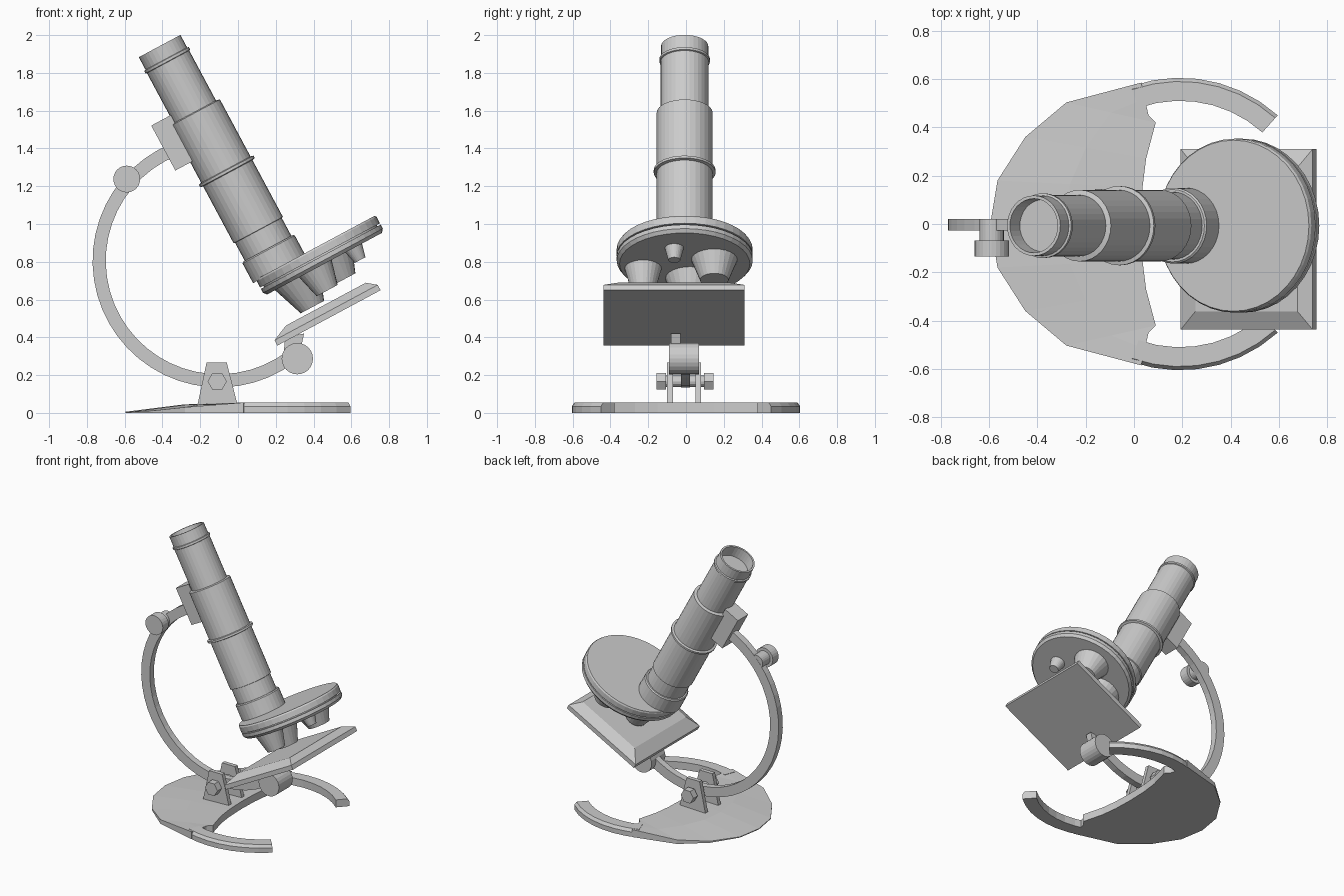
import bpy, bmesh
from math import radians, sin, cos, pi
from mathutils import Matrix, Vector

cube = bpy.data.objects.get("Cube")
if cube:
    bpy.data.objects.remove(cube)

# Tilted frame of the optical tube: origin at the eyepiece, z along the tube
TILT = Matrix.Translation((-0.415, -0.007, 1.942)) @ Matrix.Rotation(radians(-28.2), 4, 'Y')
WORLD = Matrix.Identity(4)


def finish(name, bm, matrix=WORLD):
    bmesh.ops.recalc_face_normals(bm, faces=bm.faces)
    mesh = bpy.data.meshes.new(name)
    bm.to_mesh(mesh)
    bm.free()
    obj = bpy.data.objects.new(name, mesh)
    obj.matrix_world = matrix
    bpy.context.collection.objects.link(obj)
    return obj


def loft(name, rings, matrix=WORLD, closed=False):
    """Join equal rings of points; cap the ends, or close the loop."""
    bm = bmesh.new()
    rows = [[bm.verts.new(p) for p in ring] for ring in rings]
    n = len(rows[0])
    pairs = list(zip(rows, rows[1:])) + ([(rows[-1], rows[0])] if closed else [])
    for a, b in pairs:
        for i in range(n):
            j = (i + 1) % n
            bm.faces.new((a[i], a[j], b[j], b[i]))
    if not closed:
        bm.faces.new(rows[0])
        bm.faces.new(rows[-1])
    return finish(name, bm, matrix)


def lathe(name, profile, matrix, sides=32):
    """Turn (radius, distance down the axis) pairs around local z."""
    angles = [2 * pi * i / sides for i in range(sides)]
    return loft(name, [[(r * cos(a), r * sin(a), -t) for a in angles]
                       for r, t in profile], matrix)


def along_y(name, x, z, y0, y1, r, sides=24):
    turn = Matrix.Translation((x, y0, z)) @ Matrix.Rotation(radians(90), 4, 'X')
    return lathe(name, [(r, 0), (r, y1 - y0)], turn, sides)


def rect(x0, x1, y0, y1, z):
    return [(x0, y0, z), (x1, y0, z), (x1, y1, z), (x0, y1, z)]


def prism_y(name, outline, y0, y1):
    return loft(name, [[(x, y, z) for x, z in outline] for y in (y0, y1)])


# Optical tube with open eyepiece
lathe("eyepiece_tube", [(0.108, 0.08), (0.112, 0), (0.125, 0), (0.125, 0.075),
                        (0.134, 0.078), (0.134, 0.092), (0.127, 0.095),
                        (0.127, 0.45)], TILT)
lathe("main_tube", [(0.13, 0.395), (0.148, 0.4), (0.148, 1.105), (0.13, 1.11)], TILT)
lathe("tube_ring", [(0.148, 0.742), (0.164, 0.746), (0.164, 0.76), (0.148, 0.764)], TILT)
lathe("tube_neck", [(0.14, 1.09), (0.14, 1.24)], TILT)
lathe("tube_collar", [(0.15, 1.215), (0.157, 1.222), (0.157, 1.34)], TILT)

# Rotating nosepiece and its objectives
turret = TILT @ Matrix.Translation((0.225, 0, 0))
lathe("nosepiece_upper", [(0.354, 1.33), (0.36, 1.34), (0.36, 1.378)], turret, 40)
lathe("nosepiece_core", [(0.34, 1.37), (0.34, 1.395)], turret, 40)
lathe("nosepiece_lower", [(0.36, 1.386), (0.36, 1.41), (0.345, 1.428)], turret, 40)
objectives = [("long", 0.06, 0.03, 0.135, 0.07, 0.18),
              ("medium", 0.27, 0.157, 0.125, 0.075, 0.13),
              ("narrow", 0.17, -0.22, 0.1, 0.063, 0.14),
              ("short", 0.4, -0.055, 0.052, 0.032, 0.08)]
for label, x, y, base, tip, length in objectives:
    lathe("objective_" + label, [(base, 1.42), (tip, 1.42 + length)],
          TILT @ Matrix.Translation((x, y, 0)), 24)

# Stage plate with sloping border
loft("stage", [rect(-0.2, 0.42, -0.43, 0.317, -1.692),
               rect(-0.2, 0.42, -0.43, 0.317, -1.66),
               rect(-0.11, 0.37, -0.355, 0.242, -1.62)], TILT)
along_y("stage_pivot", 0.314, 0.287, -0.09, 0.07, 0.083)
prism_y("stage_lug", [(0.24, 0.3), (0.33, 0.33), (0.35, 0.42), (0.25, 0.4)], -0.08, -0.03)

# Curved arm
rings = []
steps = 28
for i in range(steps + 1):
    a = radians(112 + (307 - 112) * i / steps)
    rings.append([(-0.1 + r * cos(a), y, 0.805 + r * sin(a))
                  for r, y in ((0.6, -0.027), (0.67, -0.027), (0.67, 0.021), (0.6, 0.021))])
loft("arm", rings)
loft("tube_bracket", [rect(-0.238, -0.12, -0.06, 0.06, z) for z in (-0.62, -0.35)], TILT)
along_y("knob_shaft", -0.589, 1.238, -0.08, 0.02, 0.05)
along_y("focus_knob", -0.589, 1.238, -0.135, -0.068, 0.071)

# Hinge plates, bolt and nuts
foot = [(-0.166, 0.268), (-0.06, 0.268), (-0.003, 0.045), (-0.214, 0.045)]
for side, y in (("right", -0.1), ("left", 0.05)):
    prism_y("hinge_plate_" + side, foot, y, y + 0.03)
along_y("hinge_bolt", -0.11, 0.167, -0.12, 0.11, 0.03, 12)
along_y("bolt_head", -0.11, 0.167, -0.155, -0.105, 0.051, 6)
along_y("bolt_nut", -0.11, 0.167, 0.095, 0.145, 0.051, 6)

# Base: open ring with sloping outer edge
rings = []
for i in range(31):
    a = radians(-132 + 2 * 132 * i / 30) + pi
    if abs(a - pi) > radians(132.1):
        continue
    rings.append([(0.19 + r * cos(a), r * sin(a), z)
                  for r, z in ((0.51, 0), (0.605, 0), (0.605, 0.035), (0.59, 0.055), (0.51, 0.055))])
# The part of the ring under the crescent is left out
arms = [[ring for ring in rings if ring[1][0] > -0.03 and s * ring[1][1] > 0] for s in (-1, 1)]
for side, part in zip(("right", "left"), arms):
    loft("base_arm_" + side, part)

# Base: crescent sloping down to its rim
half = [((-0.595, 0), (0.03, 0), 0.006), ((-0.565, 0.18), (0.035, 0.15), 0.006),
        ((-0.45, 0.36), (0.05, 0.27), 0.012), ((-0.28, 0.503), (0.09, 0.42), 0.03),
        ((0.03, 0.585), (0.06, 0.45), 0.055)]
mirrored = [((o[0], -o[1]), (p[0], -p[1]), z) for o, p, z in half[:0:-1]]
rings = []
for outer, inner, z in mirrored + half:
    o, p = Vector(outer), Vector(inner)
    m = o.lerp(p, 0.5)
    rings.append([(*o, 0), (*o, z), (*m, max(z, 0.045)), (*p, 0.055), (*p, 0)])
loft("base_crescent", rings)
